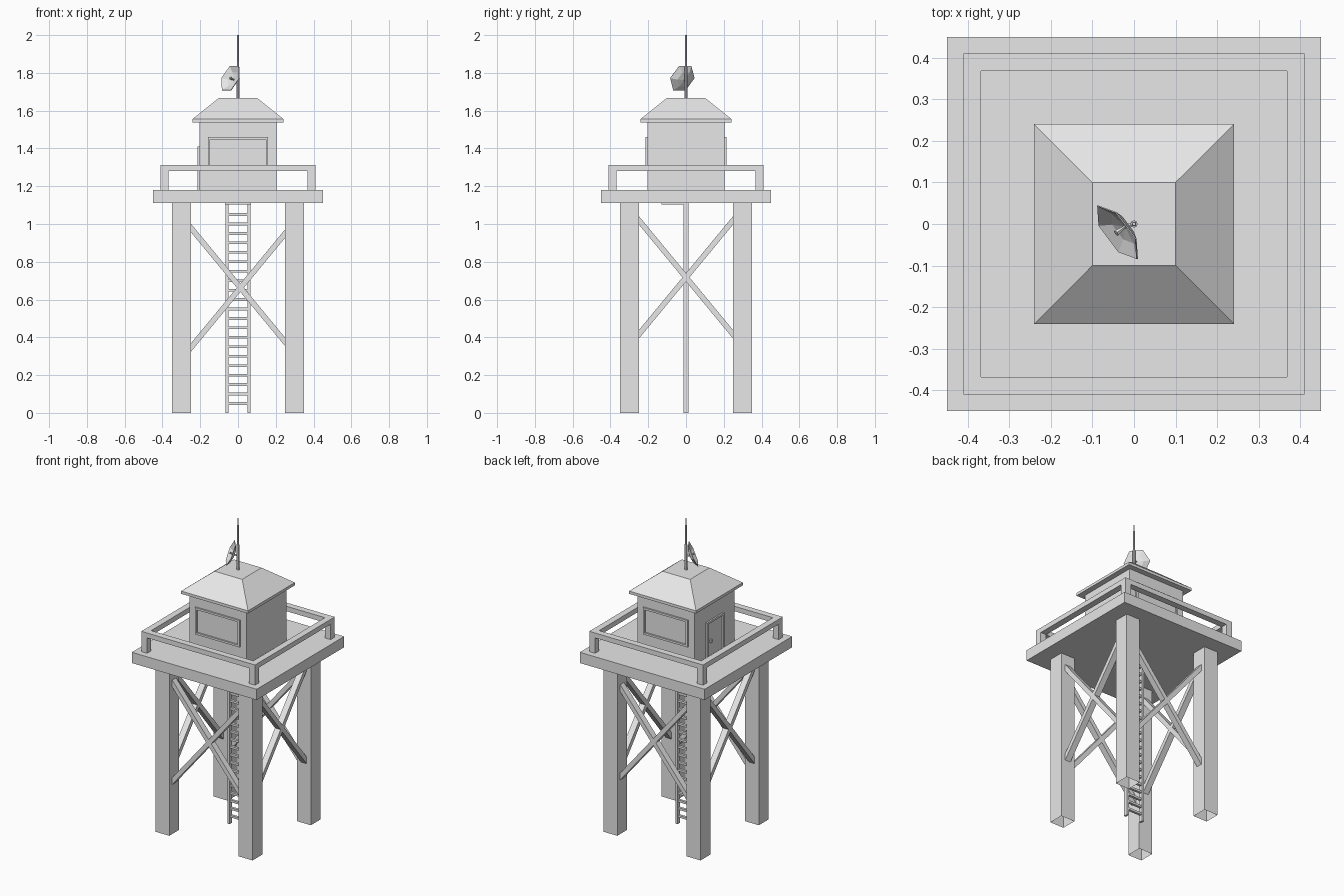
import bpy, bmesh, math
from mathutils import Vector, Matrix

old = bpy.data.objects.get("Cube")
if old:
    bpy.data.objects.remove(old)

GREY = (0.8, 0.8, 0.8, 1)
mat = bpy.data.materials.new("plain grey")
mat.use_nodes = True
mat.diffuse_color = GREY
mat.node_tree.nodes["Principled BSDF"].inputs["Base Color"].default_value = GREY


def finish(name, bm):
    bmesh.ops.recalc_face_normals(bm, faces=bm.faces)
    mesh = bpy.data.meshes.new(name)
    bm.to_mesh(mesh)
    bm.free()
    mesh.materials.append(mat)
    obj = bpy.data.objects.new(name, mesh)
    bpy.context.collection.objects.link(obj)
    return obj


def add_box(bm, lo, hi):
    lo, hi = Vector(lo), Vector(hi)
    m = Matrix.Translation((lo + hi) / 2) @ Matrix.Diagonal((*(hi - lo), 1))
    return bmesh.ops.create_cube(bm, size=1, matrix=m)["verts"]


def boxes(name, parts):
    bm = bmesh.new()
    for lo, hi in parts:
        add_box(bm, lo, hi)
    return finish(name, bm)


def rod(name, a, b, r1, r2, sides=8):
    a, b = Vector(a), Vector(b)
    m = Matrix.Translation((a + b) / 2) @ (b - a).to_track_quat("Z", "Y").to_matrix().to_4x4()
    bm = bmesh.new()
    bmesh.ops.create_cone(bm, cap_ends=True, segments=sides, radius1=r1, radius2=r2,
                          depth=(b - a).length, matrix=m)
    return finish(name, bm)


def lofted(name, levels):
    # square rings (half width, height) joined into one closed body
    bm = bmesh.new()
    rings = [[bm.verts.new((sx * h, sy * h, z)) for sx, sy in ((-1, -1), (1, -1), (1, 1), (-1, 1))]
             for h, z in levels]
    for r, s in zip(rings, rings[1:]):
        for i in range(4):
            j = (i + 1) % 4
            bm.faces.new((r[i], r[j], s[j], s[i]))
    bm.faces.new(rings[0])
    bm.faces.new(rings[-1])
    return finish(name, bm)


# Legs: hollow posts, open underneath
DECK, FLOOR = 1.11, 1.18
for sx, side in ((-1, "right"), (1, "left")):
    for sy, end in ((-1, "front"), (1, "back")):
        bm = bmesh.new()
        c = Vector((sx * 0.3, sy * 0.3, 0))
        add_box(bm, c - Vector((0.05, 0.05, 0)), c + Vector((0.05, 0.05, DECK)))
        bm.normal_update()
        bmesh.ops.delete(bm, geom=[f for f in bm.faces if f.normal.z < -0.9], context="FACES")
        finish(f"{end}_{side}_leg", bm)


# Cross braces: sheared bars ending flush on the leg faces
def brace(name, turn, z0, z1):
    bm = bmesh.new()
    for v in add_box(bm, (-0.25, -0.32, -0.0225), (0.25, -0.28, 0.0225)):
        v.co.z += z0 + (z1 - z0) * (v.co.x + 0.25) / 0.5
    bm.transform(Matrix.Rotation(turn * math.pi / 2, 4, "Z"))
    finish(name, bm)


for turn, side in enumerate(("front", "left", "back", "right")):
    falls, rises = ((0.98, 0.375), (0.345, 0.95)) if turn % 2 == 0 else ((1.02, 0.415), (0.415, 1.02))
    if turn == 2:
        falls, rises = rises[::-1], falls[::-1]
    brace(f"{side}_brace_falling", turn, *falls)
    brace(f"{side}_brace_rising", turn, *rises)

# Platform with access hatch
boxes("platform", [((-0.45, -0.45, DECK), (0.45, 0.45, FLOOR))])
boxes("hatch", [((-0.07, -0.13, DECK - 0.007), (0.07, 0, DECK))])

# Ladder
boxes("ladder_rails", [((s * 0.058 - 0.007, -0.013, 0), (s * 0.058 + 0.007, 0.013, DECK)) for s in (-1, 1)])
boxes("ladder_rungs", [((-0.052, -0.008, k * 0.05 - 0.007), (0.052, 0.008, k * 0.05 + 0.007))
                       for k in range(1, 22)])

# Railing: square top rail on corner posts
OUT, IN, LOW, HIGH = 0.41, 0.368, 1.28, 1.312
rails = []
for s in (-1, 1):
    a, b = sorted((s * IN, s * OUT))
    rails.append(((-OUT, a, LOW), (OUT, b, HIGH)))
    rails.append(((a, -IN, LOW), (b, IN, HIGH)))
boxes("railing_top", rails)
mid, half = (OUT + IN) / 2, (OUT - IN) / 2
boxes("railing_posts", [((sx * mid - half, sy * mid - half, FLOOR), (sx * mid + half, sy * mid + half, LOW))
                        for sx in (-1, 1) for sy in (-1, 1)])

# Cabin and roof
WALL = 0.205
boxes("cabin", [((-WALL, -WALL, FLOOR), (WALL, WALL, 1.545))])
lofted("roof", [(0.241, 1.537), (0.241, 1.555), (0.1, 1.668)])


# Window and door frames, modelled on the front wall then turned into place
def frame(name, turn, w, z0, z1, t, sill):
    f, b = -WALL - 0.01, -WALL + 0.005
    parts = [((-w, f, z0), (-w + t, b, z1)), ((w - t, f, z0), (w, b, z1)),
             ((-w + t, f, z1 - t), (w - t, b, z1))]
    if sill:
        parts.append(((-w + t, f, z0), (w - t, b, z0 + t)))
    obj = boxes(name, parts)
    obj.data.transform(Matrix.Rotation(turn * math.pi / 2, 4, "Z"))


frame("front_window_frame", 0, 0.16, 1.285, 1.46, 0.013, True)
frame("back_window_frame", 2, 0.16, 1.285, 1.46, 0.013, True)
frame("door_frame", 3, 0.09, FLOOR, 1.41, 0.013, False)
boxes("door_handle", [((-WALL - 0.01, 0.035, 1.265), (-WALL, 0.05, 1.285))])

# Mast
rod("mast_lower", (0, 0, 1.66), (0, 0, 1.83), 0.009, 0.009)
rod("mast_tip", (0, 0, 1.83), (0, 0, 2.0), 0.006, 0.004)

# Dish: six-sided bowl tilted upwards, with feed and arm
tilt = math.radians(22)
axis = Vector((-0.8 * math.cos(tilt), -0.6 * math.cos(tilt), math.sin(tilt)))
across = Vector((0.6, -0.8, 0))
up = axis.cross(across)
centre = Vector((-0.04, -0.02, 1.772))
bm = bmesh.new()
rings = []
for r, depth in ((0.08, 0), (0.045, 0.018)):
    rings.append([bm.verts.new(centre - axis * depth + r * (across * math.cos(k * math.pi / 3)
                                                           + up * math.sin(k * math.pi / 3)))
                  for k in range(6)])
apex = bm.verts.new(centre - axis * 0.026)
for k in range(6):
    n = (k + 1) % 6
    bm.faces.new((rings[0][k], rings[0][n], rings[1][n], rings[1][k]))
    bm.faces.new((rings[1][k], rings[1][n], apex))
dish = finish("dish", bm)
shell = dish.modifiers.new("shell", "SOLIDIFY")
shell.thickness = 0.003
shell.offset = 0
rod("dish_feed", centre - axis * 0.025, centre + axis * 0.004, 0.003, 0.008, 6)
rod("dish_arm", centre - axis * 0.024, (0, 0, 1.757), 0.006, 0.006, 6)
